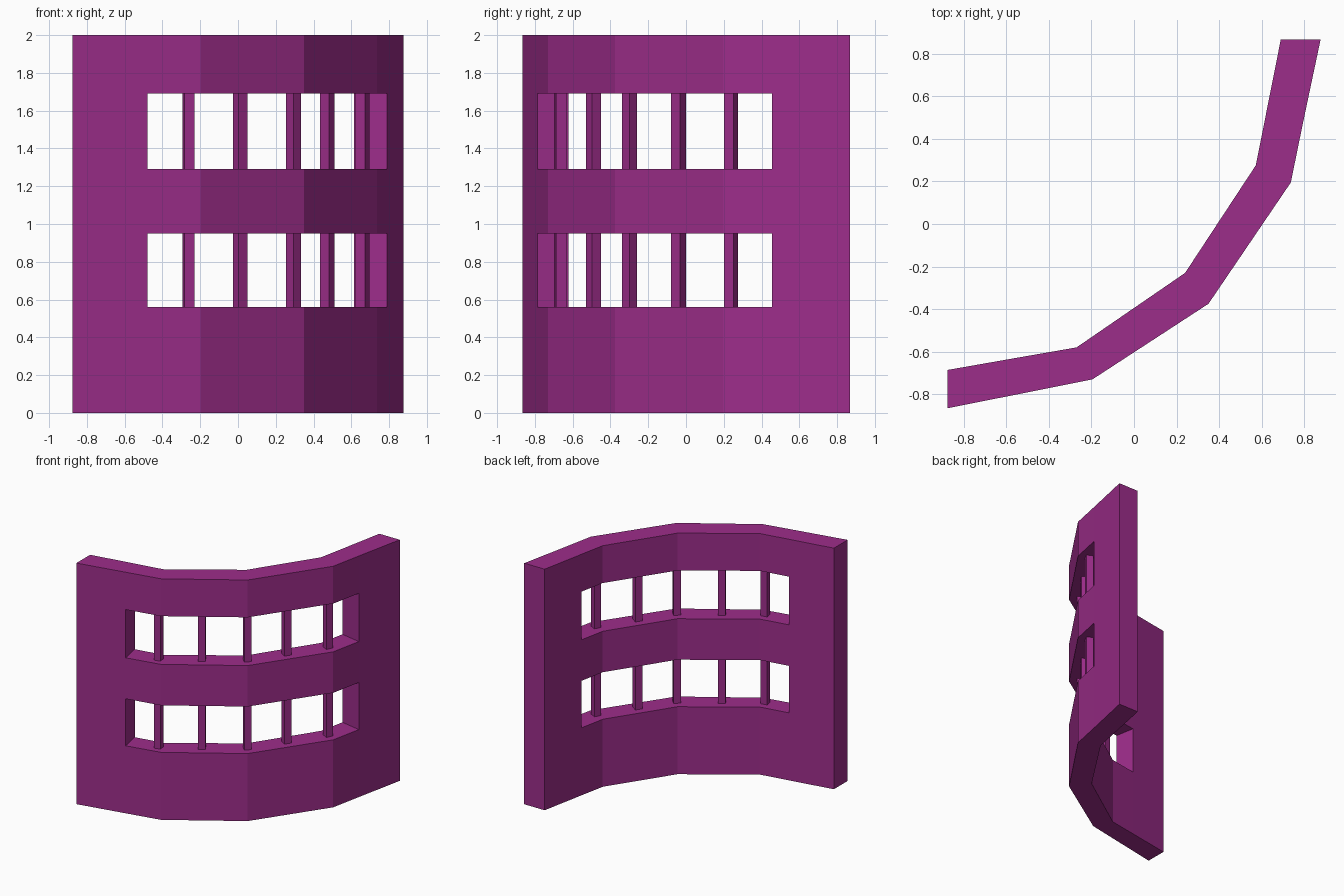
import bpy
import bmesh
from math import radians
from mathutils import Matrix, Vector

cube = bpy.data.objects.get("Cube")
if cube:
    bpy.data.objects.remove(cube, do_unlink=True)

purple = bpy.data.materials.new("purple")
purple.use_nodes = True
colour = (0.335, 0.026, 0.255, 1)
purple.diffuse_color = colour
purple.node_tree.nodes["Principled BSDF"].inputs["Base Color"].default_value = colour


def add_object(name, bm):
    bmesh.ops.recalc_face_normals(bm, faces=bm.faces)
    mesh = bpy.data.meshes.new(name)
    bm.to_mesh(mesh)
    bm.free()
    mesh.materials.append(purple)
    obj = bpy.data.objects.new(name, mesh)
    bpy.context.collection.objects.link(obj)
    return obj


# Plan of the bent wall: (outer point, inner point) at each end, window jamb and corner
stations = [
    ((-0.877, -0.866), (-0.877, -0.686)),
    ((-0.48, -0.787), (-0.512, -0.622)),
    ((-0.195, -0.73), (-0.27, -0.58)),
    ((0.35, -0.375), (0.24, -0.23)),
    ((0.737, 0.195), (0.572, 0.275)),
    ((0.79, 0.455), (0.615, 0.49)),
    ((0.877, 0.868), (0.69, 0.868)),
]
levels = [0, 0.56, 0.95, 1.29, 1.69, 2]
window_rows = (1, 3)


def solid(i, j):
    inside = 0 <= i < len(stations) - 1 and 0 <= j < len(levels) - 1
    return inside and not (j in window_rows and 1 <= i < 5)


# Wall: one closed shell, with faces only where a solid cell meets open space
bm = bmesh.new()
verts = {(i, j, k): bm.verts.new((*stations[i][k], z))
         for i in range(len(stations)) for j, z in enumerate(levels) for k in (0, 1)}
for i in range(len(stations) - 1):
    for j in range(len(levels) - 1):
        if not solid(i, j):
            continue
        for k in (0, 1):
            bm.faces.new([verts[i, j, k], verts[i + 1, j, k],
                          verts[i + 1, j + 1, k], verts[i, j + 1, k]])
        for step in (0, 1):
            if not solid(i + 2 * step - 1, j):
                s = i + step
                bm.faces.new([verts[s, j, 0], verts[s, j, 1],
                              verts[s, j + 1, 1], verts[s, j + 1, 0]])
            if not solid(i, j + 2 * step - 1):
                s = j + step
                bm.faces.new([verts[i, s, 0], verts[i, s, 1],
                              verts[i + 1, s, 1], verts[i + 1, s, 0]])
add_object("curved_wall", bm)

# Square mullions along the centre line of each window band: x, y, turn
mullions = [(-0.262, -0.665, 11), (0.012, -0.49, 33), (0.295, -0.299, 45),
            (0.473, -0.04, 56), (0.659, 0.238, 64)]
width = 0.056
for row, name in zip(window_rows, ("lower", "upper")):
    z0, z1 = levels[row], levels[row + 1]
    for n, (x, y, turn) in enumerate(mullions, 1):
        bm = bmesh.new()
        bmesh.ops.create_cube(bm, size=1)
        bmesh.ops.scale(bm, vec=(width, width, z1 - z0), verts=bm.verts)
        bmesh.ops.rotate(bm, verts=bm.verts, matrix=Matrix.Rotation(radians(turn), 3, "Z"))
        bmesh.ops.translate(bm, vec=Vector((x, y, (z0 + z1) / 2)), verts=bm.verts)
        add_object(f"{name}_mullion_{n}", bm)
